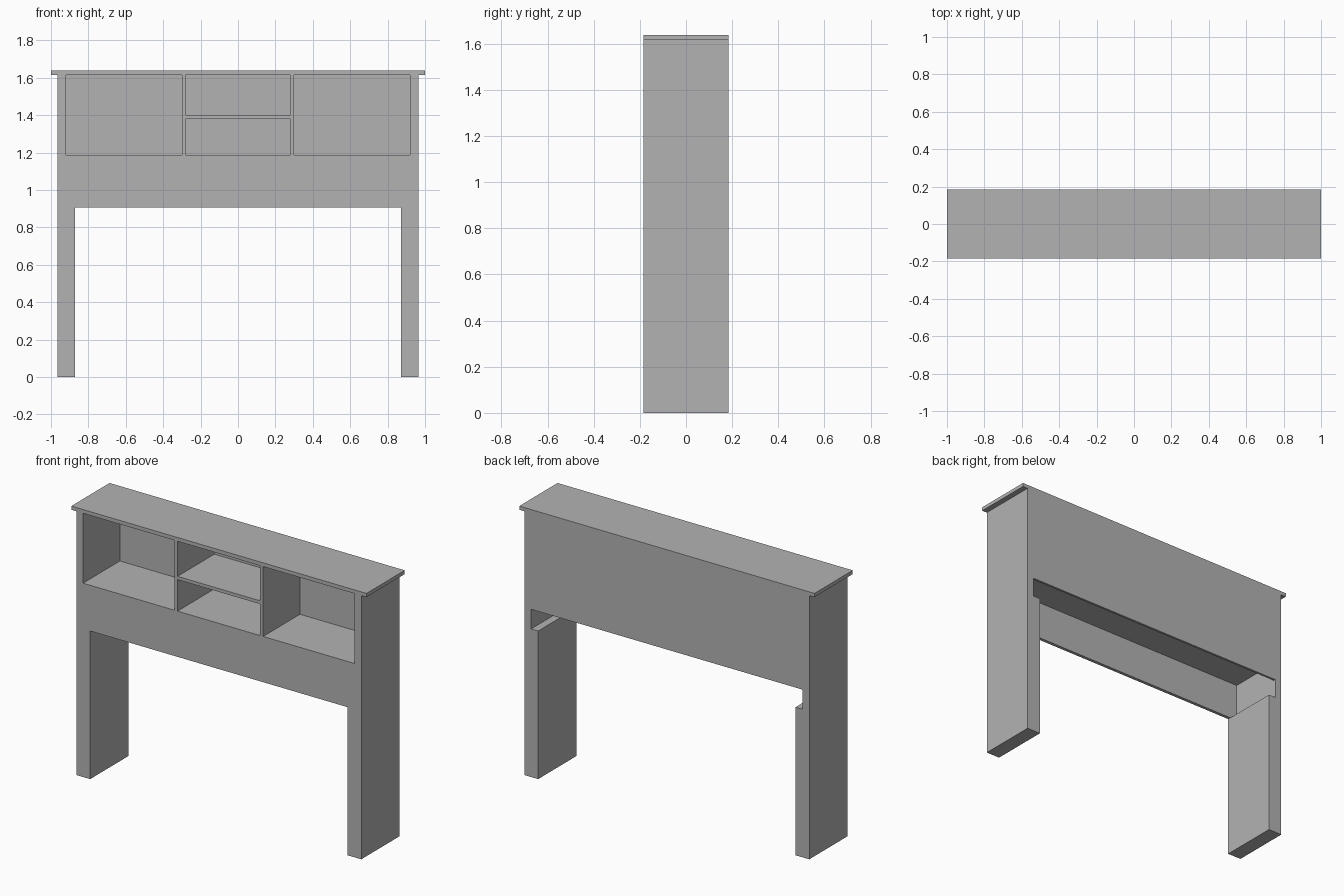
import bpy
import bmesh

cube = bpy.data.objects.get("Cube")
if cube:
    bpy.data.objects.remove(cube, do_unlink=True)

grey = bpy.data.materials.new("plain_grey")
grey.use_nodes = True
colour = (0.45, 0.45, 0.45, 1)
grey.diffuse_color = colour
grey.node_tree.nodes["Principled BSDF"].inputs["Base Color"].default_value = colour


def board(name, x, y, z):
    """Flat board spanning the given (low, high) ranges."""
    bm = bmesh.new()
    bmesh.ops.create_cube(bm, size=1)
    for v in bm.verts:
        v.co = [r[0] if c < 0 else r[1] for c, r in zip(v.co, (x, y, z))]
    mesh = bpy.data.meshes.new(name)
    bm.to_mesh(mesh)
    bm.free()
    mesh.materials.append(grey)
    obj = bpy.data.objects.new(name, mesh)
    bpy.context.collection.objects.link(obj)
    return obj


FRONT, BACK = -0.185, 0.185
PANEL_FRONT = FRONT + 0.02      # rear face of the front apron
PANEL_BACK = BACK - 0.014       # inner face of the back panel
OUTER, INNER, LEG_IN = 0.965, 0.92, 0.872
LEG_TOP, SHELF, UNDER_TOP, TOP = 0.907, 1.187, 1.615, 1.638
DIV_IN, DIV_OUT = 0.28, 0.30

# Top board
board("top_board", (-1, 1), (FRONT, BACK), (UNDER_TOP, TOP))

# Legs, side panels and cubby dividers, mirrored left and right
for side, s in (("left", 1), ("right", -1)):
    def span(a, b):
        return tuple(sorted((s * a, s * b)))
    board(side + "_leg", span(LEG_IN, OUTER), (FRONT, BACK), (0, LEG_TOP))
    board(side + "_side_panel", span(INNER, OUTER), (FRONT, BACK), (LEG_TOP, UNDER_TOP))
    board(side + "_divider", span(DIV_IN, DIV_OUT), (FRONT, PANEL_BACK), (SHELF, UNDER_TOP))

# Front apron and back panel
board("front_apron", (-INNER, INNER), (FRONT, PANEL_FRONT), (LEG_TOP, SHELF))
board("back_panel", (-INNER, INNER), (PANEL_BACK, BACK), (1.027, UNDER_TOP))

# Shelves
board("bottom_shelf", (-INNER, INNER), (PANEL_FRONT, PANEL_BACK), (1.142, SHELF))
board("middle_shelf", (-DIV_IN, DIV_IN), (FRONT, PANEL_BACK), (1.38, 1.40))
